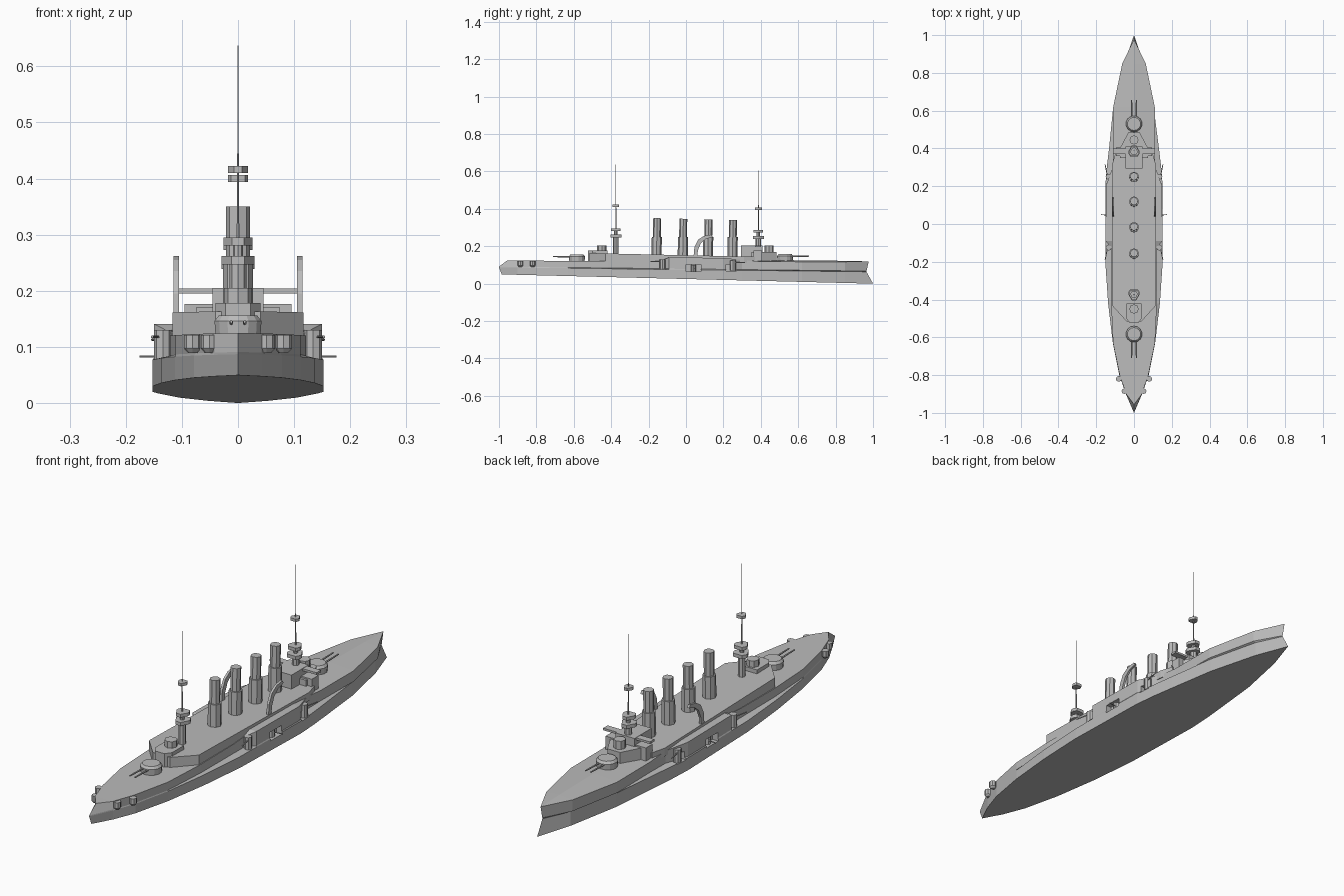
import bpy, bmesh, math
from mathutils import Vector

cube = bpy.data.objects.get("Cube")
if cube:
    bpy.data.objects.remove(cube, do_unlink=True)

grey = bpy.data.materials.new("warship grey")
grey.use_nodes = True
grey.diffuse_color = (0.5, 0.5, 0.5, 1)
grey.node_tree.nodes["Principled BSDF"].inputs["Base Color"].default_value = (0.5, 0.5, 0.5, 1)

TILT = -0.022  # the whole ship trims slightly down by the bow


def finish(name, bm):
    bmesh.ops.remove_doubles(bm, verts=bm.verts, dist=0.0003)
    bmesh.ops.recalc_face_normals(bm, faces=bm.faces)
    mesh = bpy.data.meshes.new(name)
    bm.to_mesh(mesh)
    bm.free()
    mesh.materials.append(grey)
    obj = bpy.data.objects.new(name, mesh)
    bpy.context.collection.objects.link(obj)
    return obj


def prism(name, pts, lo, hi, axis="z", tilt=0.0):
    """Extrude an outline from lo to hi along z or x; tilt slopes the top along y."""
    bm = bmesh.new()
    rings = []
    for level in (lo, hi):
        ring = []
        for a, b in pts:
            if axis == "z":
                co = (a, b, level + (tilt * b if level == hi else 0))
            else:
                co = (level, a, b)
            ring.append(bm.verts.new(co))
        rings.append(ring)
        bm.faces.new(ring)
    n = len(pts)
    for i in range(n):
        j = (i + 1) % n
        bm.faces.new((rings[0][i], rings[0][j], rings[1][j], rings[1][i]))
    return finish(name, bm)


def mirrored(half):
    return half + [(-x, y) for x, y in reversed(half)]


def box(name, x, y, z):
    return prism(name, [(x[0], y[0]), (x[1], y[0]), (x[1], y[1]), (x[0], y[1])], *z)


def tube(name, p, q, r1, r2=None, sides=8):
    """Tapered cylinder between two points."""
    p, q = Vector(p), Vector(q)
    bm = bmesh.new()
    bmesh.ops.create_cone(bm, cap_ends=True, segments=sides, radius1=r1,
                          radius2=r1 if r2 is None else r2, depth=(q - p).length)
    spin = Vector((0, 0, 1)).rotation_difference(q - p).to_matrix().to_4x4()
    bmesh.ops.transform(bm, matrix=spin, verts=bm.verts)
    bmesh.ops.translate(bm, vec=(p + q) / 2, verts=bm.verts)
    return finish(name, bm)


# Hull: y of bottom, knuckle and deck, then half widths, deck height and camber
stations = [
    ((-0.985, -1.0, -0.955), 0, 0, 0.125, 0),
    ((-0.9, -0.9, -0.9), 0.043, 0.042, 0.124, 0),
    ((-0.8, -0.8, -0.8), 0.078, 0.076, 0.123, 0),
    ((-0.63, -0.63, -0.63), 0.112, 0.111, 0.121, 0),
    ((-0.42, -0.42, -0.42), 0.137, 0.121, 0.12, 0),
    ((-0.2, -0.2, -0.2), 0.152, 0.119, 0.12, 0),
    ((-0.13, -0.13, -0.13), 0.152, 0.119, 0.125, 0),
    ((-0.09, -0.09, -0.09), 0.152, 0.15, 0.141, 0),
    ((0.2, 0.2, 0.2), 0.152, 0.149, 0.137, 0),
    ((0.3, 0.3, 0.3), 0.144, 0.113, 0.128, 0),
    ((0.4, 0.4, 0.4), 0.132, 0.11, 0.118, 0.008),
    ((0.62, 0.62, 0.62), 0.104, 0.11, 0.117, 0.008),
    ((0.85, 0.85, 0.85), 0.052, 0.062, 0.117, 0.005),
    ((1.0, 0.965, 0.977), 0, 0, 0.119, 0),
]
bm = bmesh.new()
rings = []
for (yb, yk, yd), wb, wd, zd, camber in stations:
    zk = 0.075 - 0.012 * yk
    half = [(wb, yb, 0.025 + TILT * yb - 0.003 * yb), (wb, yk, zk),
            (wd, yk, zk + 0.004), (wd, yd, zd)]
    loop = half + [(0, yd, zd + camber)] + [(-x, y, z) for x, y, z in reversed(half)]
    rings.append([bm.verts.new(co) for co in loop])
for a, b in zip(rings, rings[1:]):
    for i in range(len(a)):
        j = (i + 1) % len(a)
        bm.faces.new((a[i], a[j], b[j], b[i]))
hull = finish("hull", bm)

# Broadside gun recesses cut into the hull sides
for s in (-1, 1):
    for y0, y1, z0, z1 in ((0.0, 0.08, 0.066, 0.102), (0.215, 0.27, 0.068, 0.102)):
        cutter = box("recess_cutter", sorted((s * 0.125, s * 0.2)), (y0, y1), (z0, z1))
        cutter.hide_render = True
        mod = hull.modifiers.new("recess", "BOOLEAN")
        mod.operation = "DIFFERENCE"
        mod.solver = "EXACT"
        mod.object = cutter
        bpy.context.view_layer.objects.active = hull
        bpy.ops.object.modifier_apply(modifier=mod.name)
        bpy.data.objects.remove(cutter, do_unlink=True)

# Superstructure and deckhouses
prism("superstructure", mirrored([(0.04, -0.515), (0.117, -0.43), (0.117, 0.31),
                                  (0.1, 0.37)]), 0.11, 0.152, tilt=TILT)
prism("bridge_base", mirrored([(0.075, 0.35), (0.075, 0.4), (0.03, 0.485)]), 0.11, 0.17)
box("bridge_deckhouse", (-0.095, 0.095), (0.36, 0.405), (0.12, 0.176))
box("chart_house", (-0.045, 0.045), (0.295, 0.41), (0.13, 0.205))
box("bridge_wings", (-0.11, 0.11), (0.37, 0.4), (0.195, 0.204))
tube("forward_conning_tower", (0, 0.445, 0.16), (0, 0.445, 0.205), 0.024)
prism("aft_deckhouse", mirrored([(0.022, -0.525), (0.04, -0.5), (0.04, -0.42)]), 0.12, 0.178)
tube("aft_conning_tower", (0, -0.45, 0.17), (0, -0.45, 0.205), 0.025)

# Funnels with wider lower casings
for i, y in enumerate((-0.158, -0.018, 0.117, 0.248)):
    top = 0.35 - 0.003 * i
    tube(f"funnel_casing_{i + 1}", (0, y, 0.13), (0, y + 0.002, 0.25), 0.027)
    tube(f"funnel_{i + 1}", (0, y + 0.002, 0.24), (0, y + 0.004, top), 0.021)

# Masts with fighting tops narrowing away from midships
for name, y, d, drop in (("aft", -0.375, -1, 0), ("fore", 0.387, 1, 0.008)):
    tube(name + "_mast_trunk", (0, y, 0.14), (0, y, 0.25 - drop), 0.015)
    tube(name + "_mast_neck", (0, y, 0.24), (0, y, 0.29 - drop), 0.009)
    tube(name + "_mast_pole", (0, y, 0.28), (0, y, 0.42), 0.0028, 0.002, 6)
    tube(name + "_topmast", (0, y, 0.415), (0, y, 0.637 - drop), 0.0015, 0.0008, 5)
    for level, w, z, t in (("lower", 0.029, 0.247, 0.015), ("middle", 0.026, 0.281, 0.014),
                           ("upper", 0.018, 0.41, 0.012)):
        outline = [(w * 0.7, y - d * w), (w, y - d * w * 0.5), (w, y), (w * 0.4, y + d * w)]
        z -= drop * (2 if level == "upper" else 1)
        prism(f"{name}_{level}_top", mirrored(outline), z, z + t)

# Main turrets with twin guns
for name, y, d, z in (("aft", -0.583, -1, 0.12), ("fore", 0.53, 1, 0.122)):
    tube(name + "_turret", (0, y, z), (0, y, z + 0.026), 0.041, 0.043, 14)
    tube(name + "_turret_roof", (0, y, z + 0.026), (0, y, z + 0.036), 0.043, 0.035, 14)
    for s in (-1, 1):
        tube(name + "_turret_gun", (s * 0.012, y + d * 0.03, z + 0.023),
             (s * 0.012, y + d * 0.127, z + 0.025), 0.0042, 0.003, 6)

# Port and starboard fittings
crane = [(0.04, 0.14), (0.045, 0.195), (0.065, 0.235), (0.095, 0.255), (0.135, 0.262),
         (0.143, 0.25), (0.105, 0.238), (0.08, 0.217), (0.064, 0.18), (0.06, 0.14)]
for side, s in (("left", 1), ("right", -1)):
    prism(side + "_boat_crane", crane, *sorted((s * 0.105, s * 0.115)), axis="x")
    # Broadside guns
    tube(side + "_broadside_mount", (s * 0.13, 0.04, 0.064), (s * 0.13, 0.04, 0.1), 0.013)
    tube(side + "_broadside_gun", (s * 0.13, 0.045, 0.083), (s * 0.175, 0.05, 0.083),
         0.002, sides=6)
    # Corner guns in front of and behind the sponson
    for name, y, d, z in (("aft", -0.125, -1, 0.105), ("fore", 0.25, 1, 0.1)):
        tube(f"{side}_{name}_corner_mount", (s * 0.134, y, z - 0.03),
             (s * 0.134, y, z + 0.025), 0.016)
        tube(f"{side}_{name}_corner_gun", (s * 0.14, y, z + 0.013),
             (s * 0.153, y + d * 0.065, z + 0.013), 0.0025, sides=6)
    # Stern gun pods with tapered undersides
    for x, y in ((0.051, -0.885), (0.081, -0.82)):
        tube(side + "_stern_pod", (s * x, y, 0.097), (s * x, y, 0.121), 0.015)
        tube(side + "_stern_pod_base", (s * x, y, 0.089), (s * x, y, 0.097), 0.008, 0.015)
